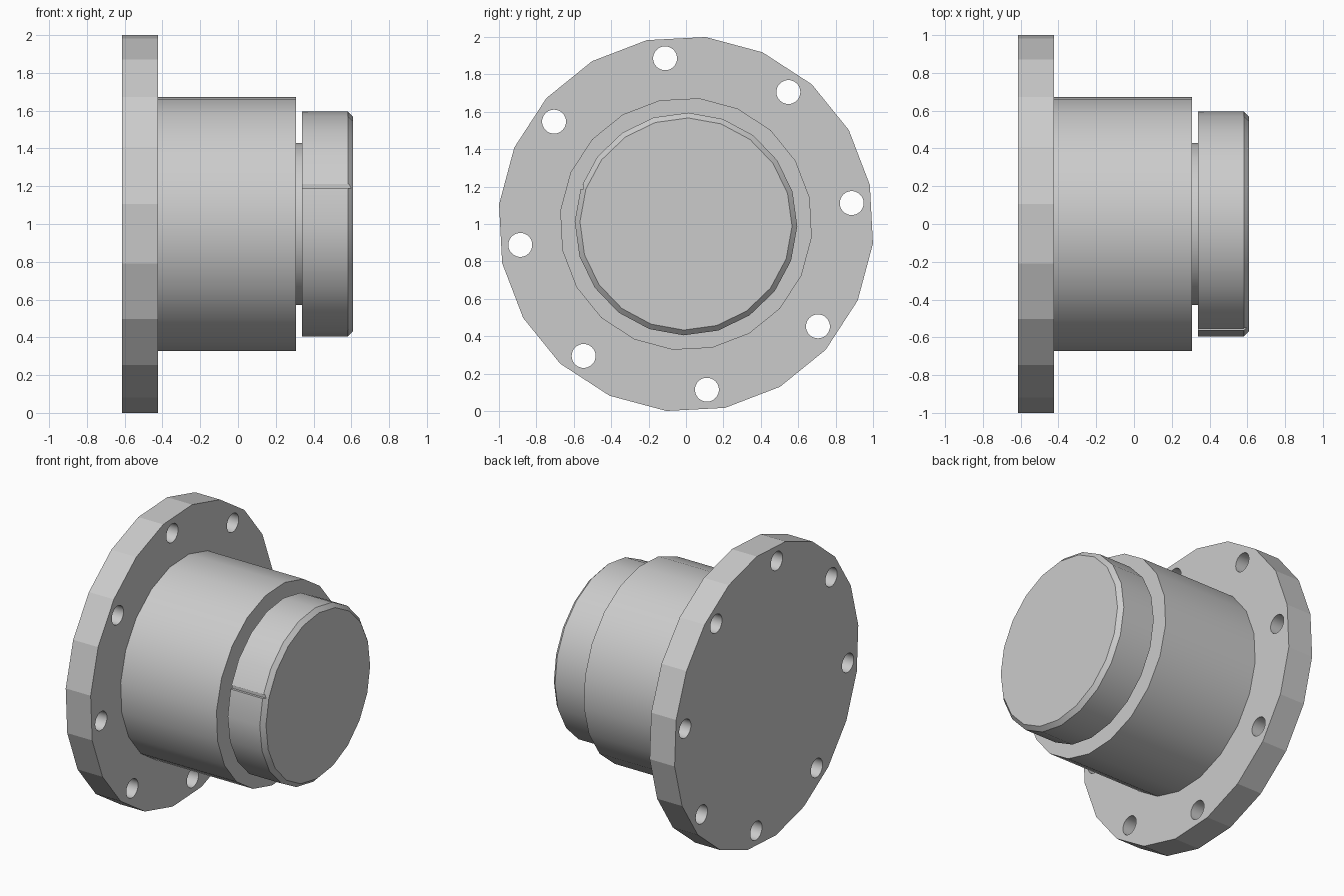
import bpy, bmesh, math
from mathutils import Vector

if "Cube" in bpy.data.objects:
    bpy.data.objects.remove(bpy.data.objects["Cube"], do_unlink=True)

SIDES = 20
AXIS_Z = 1.0

steel = bpy.data.materials.new("grey steel")
steel.use_nodes = True
COLOUR = (0.6, 0.6, 0.6, 1.0)
steel.diffuse_color = COLOUR
steel.node_tree.nodes["Principled BSDF"].inputs["Base Color"].default_value = COLOUR


def finish(name, bm):
    bmesh.ops.recalc_face_normals(bm, faces=bm.faces)
    mesh = bpy.data.meshes.new(name)
    bm.to_mesh(mesh)
    bm.free()
    mesh.materials.append(steel)
    obj = bpy.data.objects.new(name, mesh)
    bpy.context.collection.objects.link(obj)
    return obj


def add_turned(bm, profile, sides, turn=0.0, y=0.0, z=AXIS_Z):
    """Closed solid turned about an axis along x; profile is (x, radius) pairs."""
    rings = []
    for x, r in profile:
        angles = [math.radians(turn) + math.tau * i / sides for i in range(sides)]
        rings.append([bm.verts.new((x, y + r * math.cos(a), z + r * math.sin(a)))
                      for a in angles])
    for a, b in zip(rings, rings[1:]):
        for i in range(sides):
            j = (i + 1) % sides
            bm.faces.new((a[i], a[j], b[j], b[i]))
    bm.faces.new(rings[0])
    bm.faces.new(rings[-1])


def turned(name, profile, turn):
    bm = bmesh.new()
    add_turned(bm, profile, SIDES, turn)
    return finish(name, bm)


def activate(obj):
    bpy.ops.object.select_all(action='DESELECT')
    obj.select_set(True)
    bpy.context.view_layer.objects.active = obj


def cut(obj, cutter):
    cutter.hide_render = True
    mod = obj.modifiers.new("cut", 'BOOLEAN')
    mod.operation = 'DIFFERENCE'
    mod.solver = 'EXACT'
    mod.object = cutter
    activate(obj)
    bpy.ops.object.modifier_apply(modifier=mod.name)
    bpy.data.objects.remove(cutter, do_unlink=True)


def smooth(obj, degrees):
    activate(obj)
    bpy.ops.object.shade_smooth_by_angle(angle=math.radians(degrees))


# Mounting flange with a ring of eight bolt holes
flange = turned("mounting_flange", [(-0.613, 1.005), (-0.423, 1.005)], 12)
bm = bmesh.new()
for k in range(8):
    a = math.radians(7.2 + 45 * k)
    add_turned(bm, [(-0.7, 0.064), (-0.35, 0.064)], 32,
               y=0.893 * math.cos(a), z=AXIS_Z + 0.893 * math.sin(a))
cut(flange, finish("bolt_hole_cutter", bm))
smooth(flange, 15)

# Main barrel
smooth(turned("barrel", [(-0.43, 0.676), (0.307, 0.676)], 12), 30)

# Narrow neck between barrel and cap
smooth(turned("neck", [(0.3, 0.43), (0.345, 0.43)], 0), 30)

# Chamfered end cap with a small index groove on its front side
cap = turned("end_cap", [(0.338, 0.595), (0.582, 0.595), (0.61, 0.567)], -1.2)
bm = bmesh.new()
bmesh.ops.create_cube(bm, size=1)
bmesh.ops.scale(bm, vec=Vector((0.4, 0.1, 0.024)), verts=bm.verts)
bmesh.ops.translate(bm, vec=Vector((0.398, -0.597, 1.2)), verts=bm.verts)
cut(cap, finish("groove_cutter", bm))
smooth(cap, 30)
